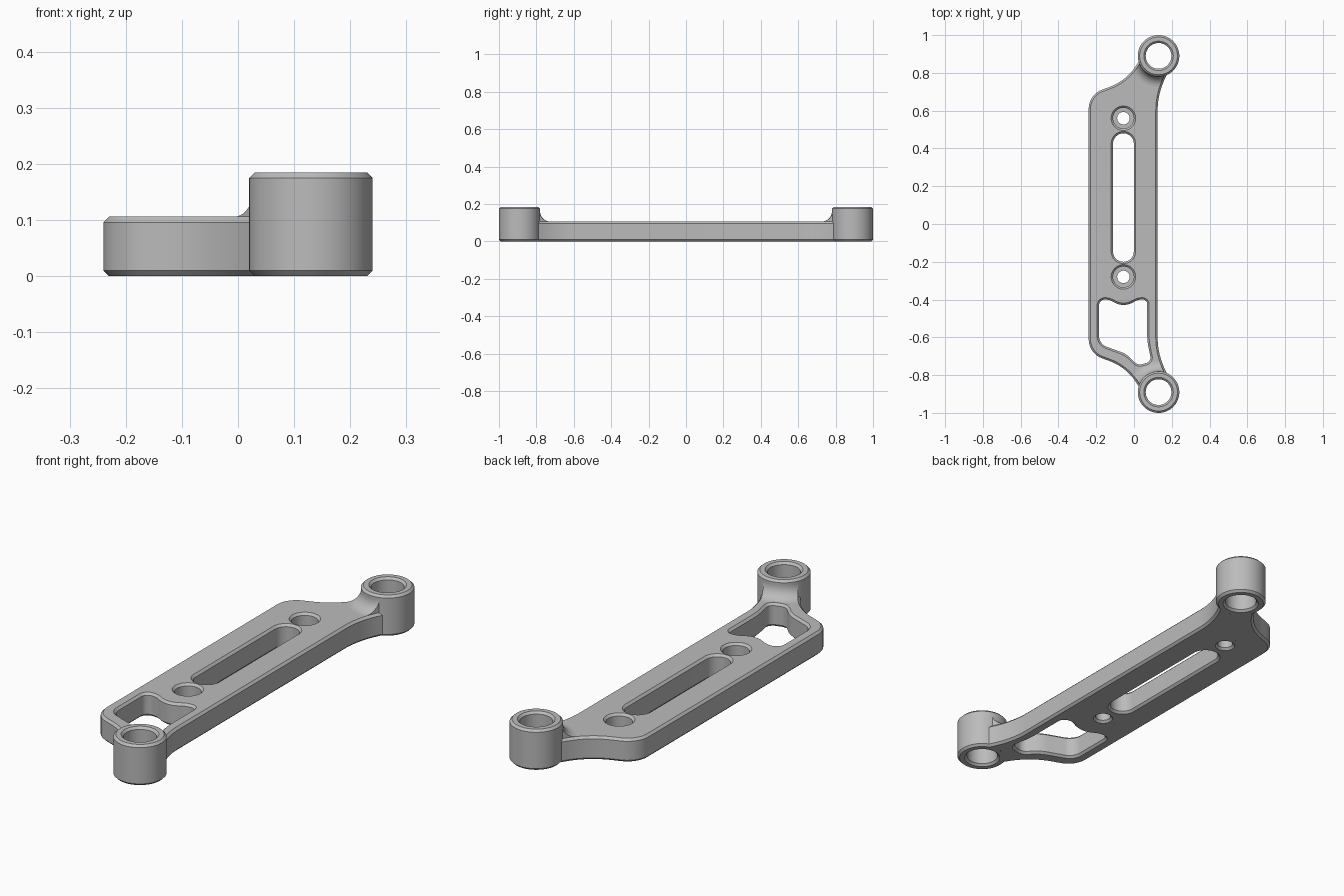
import bpy, bmesh
from math import sin, cos, tan, pi
from mathutils import Vector

if "Cube" in bpy.data.objects:
    bpy.data.objects.remove(bpy.data.objects["Cube"])

grey = bpy.data.materials.new("plain grey")
grey.use_nodes = True
grey.diffuse_color = (0.5, 0.5, 0.5, 1)
grey.node_tree.nodes["Principled BSDF"].inputs["Base Color"].default_value = (0.5, 0.5, 0.5, 1)

PLATE_H, BOSS_H, C = 0.106, 0.185, 0.01
BOSS_X, BOSS_Y, BOSS_R, BORE_R = 0.13, 0.89, 0.11, 0.068
HOLE_X, HOLE_R, SCREW_R = -0.056, 0.055, 0.033


def finish(bm, name, location=(0, 0, 0)):
    bmesh.ops.recalc_face_normals(bm, faces=bm.faces[:])
    mesh = bpy.data.meshes.new(name)
    bm.to_mesh(mesh)
    bm.free()
    mesh.materials.append(grey)
    obj = bpy.data.objects.new(name, mesh)
    obj.location = location
    bpy.context.collection.objects.link(obj)
    return obj


def activate(obj):
    bpy.ops.object.select_all(action='DESELECT')
    obj.select_set(True)
    bpy.context.view_layer.objects.active = obj


def smooth(obj):
    activate(obj)
    bpy.ops.object.shade_smooth_by_angle(angle=pi / 6)


def rounded(corners, steps=10):
    """Polygon of (x, y, radius) corners with each corner rounded."""
    out = []
    for i, (x, y, r) in enumerate(corners):
        p = Vector((x, y))
        if r == 0:
            out.append(p)
            continue
        a = (Vector(corners[i - 1][:2]) - p).normalized()
        b = (Vector(corners[(i + 1) % len(corners)][:2]) - p).normalized()
        ang = a.angle(b)
        t, s = r / tan(ang / 2), pi - ang
        centre = p + (a + b).normalized() * (r / sin(ang / 2))
        u, v = p + a * t - centre, p + b * t - centre
        for k in range(steps + 1):
            f = k / steps
            out.append(centre + (u * sin((1 - f) * s) + v * sin(f * s)) / sin(s))
    return out


def circle(x, y, r, n=48):
    return [Vector((x + r * cos(2 * pi * i / n), y + r * sin(2 * pi * i / n))) for i in range(n)]


def oriented(loop, ccw):
    area = sum(loop[i - 1].cross(loop[i]) for i in range(len(loop)))
    return loop if (area > 0) == ccw else loop[::-1]


def inset(loop, d):
    """Move a loop towards its left side by d."""
    out = []
    for i, p in enumerate(loop):
        e1 = (p - loop[i - 1]).normalized()
        e2 = (loop[(i + 1) % len(loop)] - p).normalized()
        n1, n2 = Vector((-e1.y, e1.x)), Vector((-e2.y, e2.x))
        out.append(p + (n1 + n2) * (d / (1 + n1.dot(n2))))
    return out


def solid(name, loops, levels):
    """Stack outlines with holes through (z, inset) levels and cap the ends."""
    bm = bmesh.new()
    caps = ([], [])
    for loop in loops:
        rings = [[bm.verts.new((p.x, p.y, z)) for p in inset(loop, d)] for z, d in levels]
        n = len(loop)
        for lo, hi in zip(rings, rings[1:]):
            for i in range(n):
                bm.faces.new((lo[i - 1], lo[i], hi[i], hi[i - 1]))
        for cap, ring in zip(caps, (rings[0], rings[-1])):
            cap.extend(bm.edges.get((ring[i - 1], ring[i])) for i in range(n))
    for cap, nz in zip(caps, (-1, 1)):
        bmesh.ops.triangle_fill(bm, use_beauty=True, use_dissolve=False, edges=cap, normal=(0, 0, nz))
    return finish(bm, name)


def lathe(name, profile, location, n=64):
    """Revolve a closed (radius, z) profile about a vertical axis."""
    bm = bmesh.new()
    rings = [[bm.verts.new((r * cos(2 * pi * i / n), r * sin(2 * pi * i / n), z))
              for i in range(n)] for r, z in profile]
    for j in range(len(rings)):
        lo, hi = rings[j - 1], rings[j]
        for i in range(n):
            bm.faces.new((lo[i - 1], lo[i], hi[i], hi[i - 1]))
    return finish(bm, name, location)


# Plate outline, mirrored front to back
half = [(-0.24, 0.685, 0.107), (-0.04, 0.758, 0.285), (0.03, 0.868, 0),
        (0.11, 0.80, 0), (0.20, 0.836, 0), (0.125, 0.70, 0.39)]
outline = rounded(half + [(x, -y, r) for x, y, r in reversed(half)])

# Long slot, front window and the two screw holes
sr = 0.0548
slot = rounded([(HOLE_X + sx * HOLE_R, y, sr) for sx, y in
                ((-1, -0.2), (1, -0.2), (1, 0.48), (-1, 0.48))])
window = rounded([
    (-0.185, -0.40, 0.03), (-0.13, -0.40, 0.08), (-0.055, -0.445, 0.1),
    (0.02, -0.40, 0.08), (0.07, -0.40, 0.025), (0.07, -0.62, 0.3),
    (0.092, -0.728, 0.03), (0.02, -0.748, 0.04), (-0.04, -0.688, 0.15),
    (-0.185, -0.635, 0.06)])
hole_ys = {"back": 0.56, "front": -0.28}
holes = [slot, window] + [circle(HOLE_X, y, HOLE_R) for y in hole_ys.values()]
loops = [oriented(outline, True)] + [oriented(h, False) for h in holes]

plate = solid("plate", loops, [(0, C), (C, 0), (PLATE_H - C, 0), (PLATE_H, C)])
smooth(plate)

# Stepped floors inside the screw holes
for side, y in hole_ys.items():
    smooth(lathe(side + "_screw_seat", [
        (SCREW_R + C, 0), (HOLE_R + C, 0), (HOLE_R, C), (HOLE_R, 0.045),
        (SCREW_R, 0.045), (SCREW_R, C)], (HOLE_X, y, 0), 48))

# End bosses with chamfered bores, and fillets blending them into the plate
FR = 0.055
arc = [(BOSS_R + FR - FR * sin(a), PLATE_H + FR - FR * cos(a))
       for a in (pi / 2 * i / 10 for i in range(11))]
for side, s in (("back", 1), ("front", -1)):
    spot = (BOSS_X, s * BOSS_Y, 0)
    smooth(lathe(side + "_boss", [
        (BORE_R + C, 0), (BOSS_R - C, 0), (BOSS_R, C), (BOSS_R, BOSS_H - C),
        (BOSS_R - C, BOSS_H), (BORE_R + C, BOSS_H), (BORE_R, BOSS_H - C), (BORE_R, C)], spot))
    fillet = lathe(side + "_boss_fillet", [(0.09, 0.06), (BOSS_R + FR, 0.06)] + arc
                   + [(0.09, PLATE_H + FR)], spot)
    cutter = solid("fillet_limit", loops, [(0.05, C), (0.2, C)])
    cutter.hide_render = True
    mod = fillet.modifiers.new("trim", 'BOOLEAN')
    mod.operation, mod.solver, mod.object = 'INTERSECT', 'EXACT', cutter
    activate(fillet)
    bpy.ops.object.modifier_apply(modifier=mod.name)
    bpy.data.objects.remove(cutter)
    smooth(fillet)
